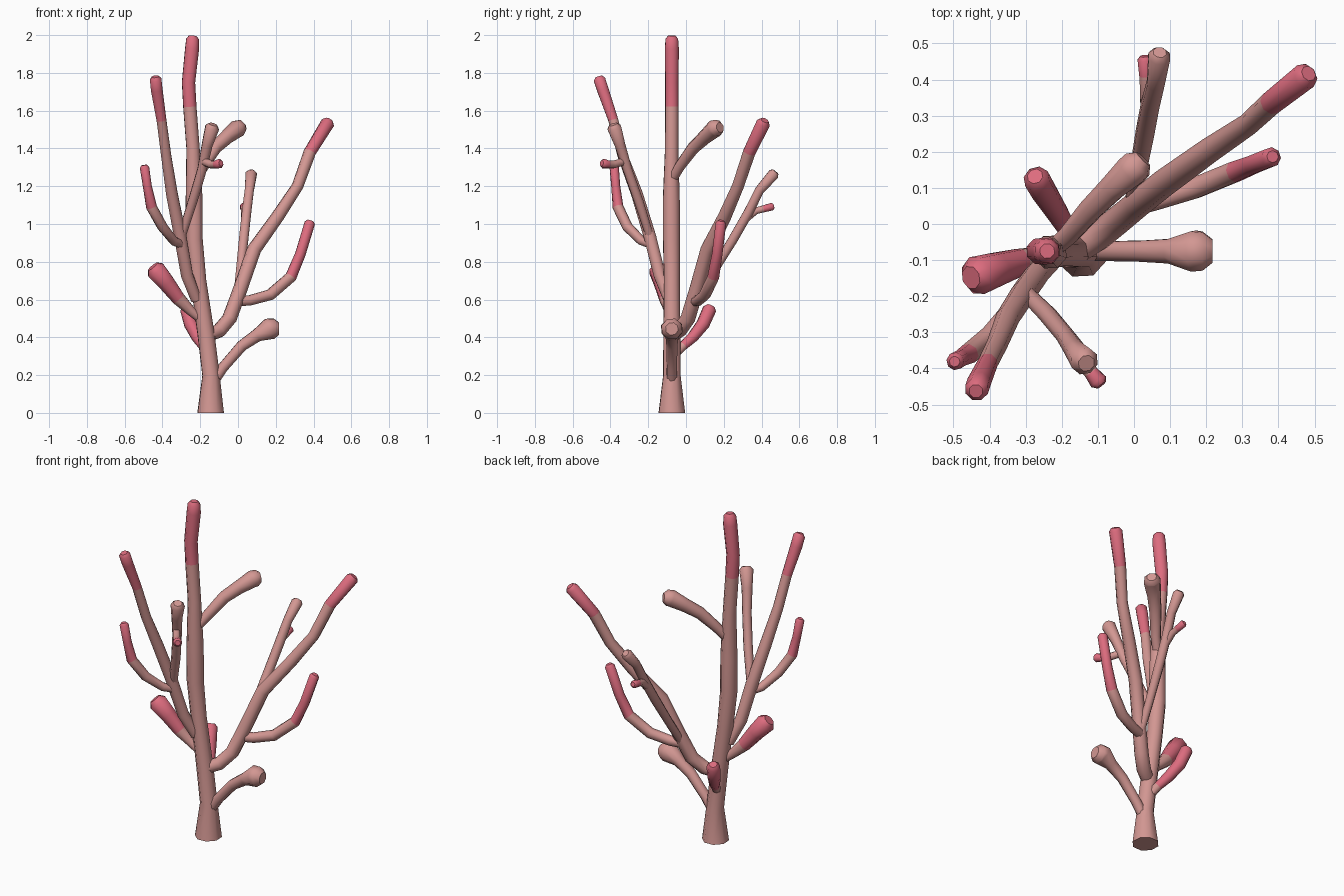
import bpy, bmesh, math
from mathutils import Vector


def material(name, rgb):
    m = bpy.data.materials.new(name)
    m.diffuse_color = (*rgb, 1)
    return m


BODY = material("dusty_rose", (0.65, 0.31, 0.29))
TIP = material("bright_pink", (0.72, 0.15, 0.21))
SIDES = 8


def branch(name, pts, tip_from=None):
    """Tapered tube through (x, y, z, radius); rings from tip_from on are pink."""
    cs = [Vector(p[:3]) for p in pts]
    rs = [p[3] for p in pts]
    # blunt chamfered end
    d = (cs[-1] - cs[-2]).normalized()
    cs.append(cs[-1] + d * rs[-1] * 0.5)
    rs.append(rs[-1] * 0.6)
    bm = bmesh.new()
    rings, side = [], Vector((1, 0.05, 0))
    n = len(cs)
    for i, (c, r) in enumerate(zip(cs, rs)):
        t = (cs[min(i + 1, n - 1)] - cs[max(i - 1, 0)]).normalized()
        if i == 0 and name == "trunk":
            t = Vector((0, 0, 1))
        if i == 0 and abs(t.dot(side)) > 0.9:
            side = Vector((0, 1, 0))
        side = (side - t * side.dot(t)).normalized()
        up = t.cross(side)
        ring = []
        for k in range(SIDES):
            a = 2 * math.pi * (k + 0.5) / SIDES
            ring.append(bm.verts.new(c + (side * math.cos(a) + up * math.sin(a)) * r * 1.04))
        rings.append(ring)
    for i in range(n - 1):
        for k in range(SIDES):
            j = (k + 1) % SIDES
            f = bm.faces.new((rings[i][k], rings[i][j], rings[i + 1][j], rings[i + 1][k]))
            f.material_index = int(tip_from is not None and i >= tip_from)
    bm.faces.new(rings[0][::-1])
    bm.faces.new(rings[-1]).material_index = int(tip_from is not None)
    me = bpy.data.meshes.new(name)
    bm.to_mesh(me)
    bm.free()
    me.materials.append(BODY)
    me.materials.append(TIP)
    ob = bpy.data.objects.new(name, me)
    bpy.context.collection.objects.link(ob)
    bpy.ops.object.select_all(action='DESELECT')
    ob.select_set(True)
    bpy.context.view_layer.objects.active = ob
    bpy.ops.object.shade_smooth_by_angle(angle=math.radians(48))
    return ob


# central trunk
branch("trunk", [
    (-.145, -.075, 0, .072), (-.143, -.075, .2, .047), (-.17, -.075, .42, .046),
    (-.21, -.075, .7, .043), (-.232, -.077, .92, .046), (-.232, -.078, 1.12, .046),
    (-.238, -.076, 1.4, .036), (-.255, -.075, 1.62, .036), (-.262, -.075, 1.75, .036),
    (-.243, -.075, 1.93, .038), (-.241, -.075, 1.98, .034)], 7)

# low right stub
branch("low_right_branch", [
    (-.14, -.075, .15, .028), (-.08, -.075, .24, .028), (.02, -.075, .355, .03),
    (.1, -.075, .41, .035), (.165, -.075, .445, .058), (.19, -.075, .445, .055)])

# large right limb and its offshoots
branch("right_limb", [
    (-.16, -.075, .41, .035), (-.1, -.035, .435, .038), (-.045, .01, .5, .038),
    (.01, .055, .65, .037), (.085, .115, .865, .037), (.21, .205, 1.04, .034),
    (.315, .275, 1.2, .03), (.38, .335, 1.38, .032), (.475, .41, 1.535, .036)], 7)
branch("right_outer_branch", [
    (-.01, .045, .59, .027), (.06, .065, .595, .028), (.17, .1, .625, .03),
    (.28, .145, .72, .03), (.33, .165, .84, .027), (.38, .185, 1.005, .027)], 3)
branch("back_branch", [
    (-.005, .05, .6, .022), (.01, .14, .74, .023), (.03, .25, .92, .026),
    (.045, .33, 1.06, .026), (.06, .39, 1.18, .025), (.07, .465, 1.265, .031)])
branch("back_twig", [
    (.037, .32, 1.03, .02), (.035, .37, 1.07, .019), (.033, .41, 1.08, .019),
    (.03, .455, 1.092, .021)], 2)

# upper right stub
branch("upper_right_branch", [
    (-.225, -.07, 1.24, .025), (-.18, -.03, 1.31, .028), (-.12, .04, 1.405, .033),
    (-.06, .1, 1.46, .037), (-.005, .15, 1.505, .046), (.01, .165, 1.508, .044)])

# large front left limb and its offshoots
branch("left_limb", [
    (-.22, -.09, .6, .03), (-.27, -.14, .73, .033), (-.305, -.19, .93, .034),
    (-.35, -.26, 1.16, .032), (-.38, -.335, 1.36, .028), (-.405, -.385, 1.55, .027),
    (-.43, -.44, 1.71, .032), (-.436, -.458, 1.765, .032)], 5)
branch("left_outer_branch", [
    (-.29, -.18, .89, .023), (-.34, -.235, .91, .024), (-.4, -.31, .985, .027),
    (-.458, -.36, 1.09, .028), (-.48, -.372, 1.2, .023), (-.495, -.38, 1.3, .024)], 3)
branch("front_branch", [
    (-.3, -.19, .93, .022), (-.24, -.25, 1.12, .025), (-.19, -.31, 1.29, .025),
    (-.163, -.35, 1.42, .029), (-.137, -.38, 1.51, .038)])
branch("front_twig", [
    (-.18, -.33, 1.33, .02), (-.14, -.385, 1.315, .021), (-.118, -.412, 1.315, .02),
    (-.098, -.437, 1.32, .025)], 2)

# low left stub
branch("low_left_branch", [
    (-.19, -.078, .49, .022), (-.25, -.088, .54, .026), (-.315, -.105, .605, .037),
    (-.38, -.125, .69, .046), (-.435, -.143, .755, .053)], 2)

# low back stub
branch("low_back_branch", [
    (-.16, -.07, .3, .024), (-.185, -.015, .355, .025), (-.215, .035, .4, .03),
    (-.25, .09, .47, .035), (-.27, .125, .55, .036)], 1)
